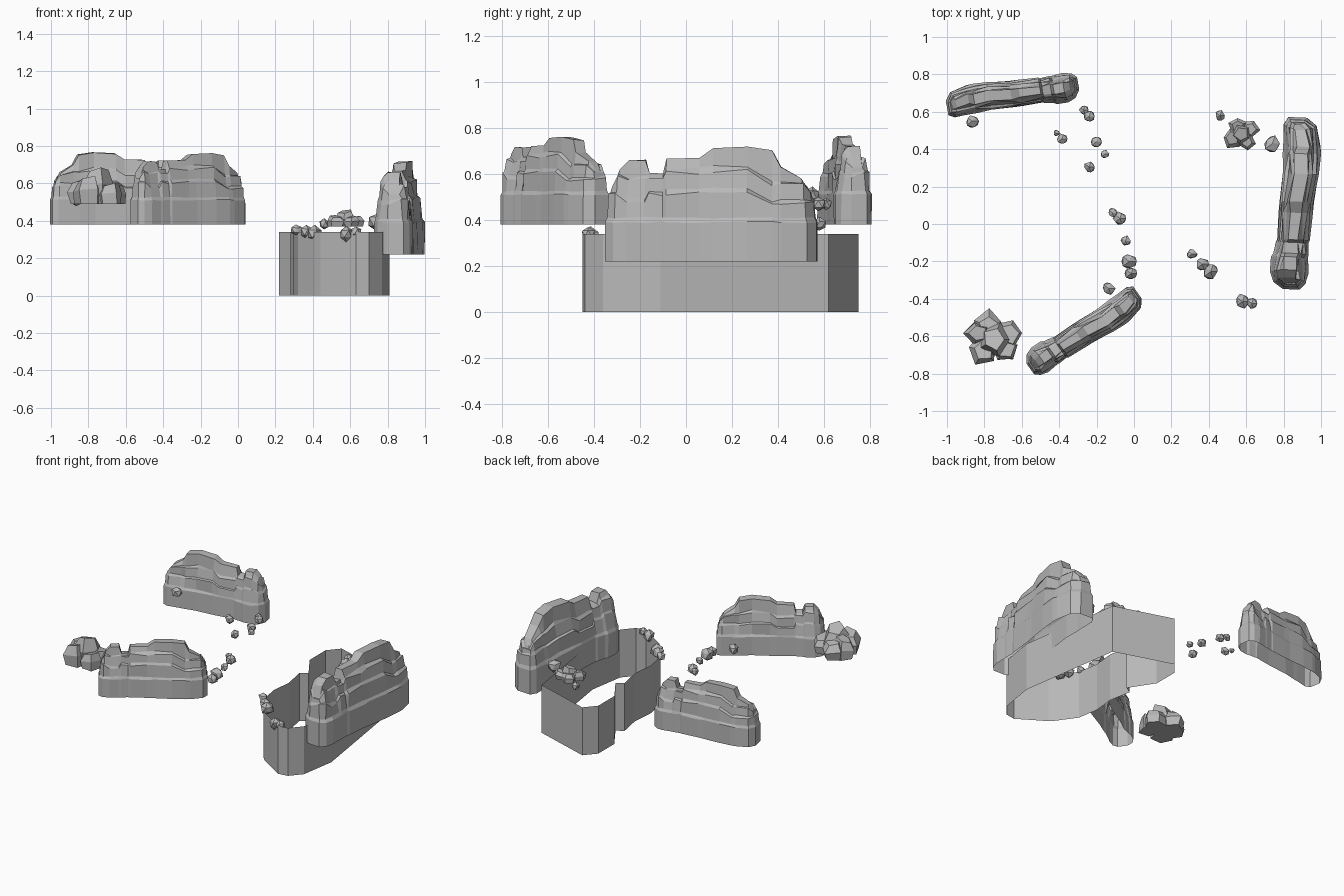
import bpy, bmesh, math, random
from mathutils import Vector

if "Cube" in bpy.data.objects:
    bpy.data.objects.remove(bpy.data.objects["Cube"])

stone = bpy.data.materials.new("grey_stone")
stone.use_nodes = True
GREY = (0.48, 0.48, 0.48, 1)
stone.diffuse_color = GREY
shader = stone.node_tree.nodes["Principled BSDF"]
shader.inputs["Base Color"].default_value = GREY
shader.inputs["Roughness"].default_value = 0.9


def finish(bm, name, location=(0, 0, 0), angle=0, scale=1):
    bmesh.ops.recalc_face_normals(bm, faces=bm.faces)
    mesh = bpy.data.meshes.new(name)
    bm.to_mesh(mesh)
    bm.free()
    mesh.materials.append(stone)
    obj = bpy.data.objects.new(name, mesh)
    obj.location = location
    obj.rotation_euler.z = angle
    obj.scale = (scale, scale, scale)
    bpy.context.collection.objects.link(obj)
    return obj


def bridge(bm, lower, upper):
    count = len(lower)
    for i in range(count):
        j = (i + 1) % count
        bm.faces.new((lower[i], lower[j], upper[j], upper[i]))


# Ridge stations: distance along, sideways offset, half width, crest height
STATIONS = [
    (-.46, .005, .044, .34), (-.425, .015, .086, .40), (-.37, .02, .102, .44),
    (-.29, .02, .098, .44), (-.27, .015, .094, .38), (-.21, .01, .087, .38),
    (-.195, .005, .086, .45), (-.05, .00, .090, .45), (.01, -.005, .092, .49),
    (.16, -.02, .094, .50), (.27, -.02, .100, .48), (.31, -.02, .099, .41),
    (.42, -.005, .088, .36), (.46, .01, .050, .32),
]
# Tiers: width factor, shortening at the ends, height, roughness
TIERS = [
    (1.0, 0, 0, 0), (1.0, 0, .17, .004), (.90, .02, .19, .004),
    (.84, .03, .28, .008), (.70, .05, .295, .008), (.63, .06, .37, .010),
    (.47, .075, .385, .010),
]


def ridge(name, location, angle, scale):
    """Long crag with a plain skirt, stepped ledges and a broken crest."""
    rng = random.Random(9)
    bm = bmesh.new()
    loop = [(s, 1) for s in STATIONS] + [(s, -1) for s in reversed(STATIONS)]
    # Pairs of stations share a block, so ledges step up and down
    blocks = [(rng.uniform(.9, 1.1), rng.uniform(-.04, .03)) for _ in STATIONS]
    rings = []
    for width, shorten, height, rough in TIERS:
        ring = []
        for i, ((along, offset, half, crest), side) in enumerate(loop):
            bulge, rise = blocks[i // 2] if width < .85 else (1, 0)
            x = along * (1 - shorten * (along / .46) ** 4)
            y = offset + side * half * width * bulge + rng.uniform(-rough, rough)
            z = min(height + rise + rng.uniform(-rough, rough), crest - .02)
            ring.append(bm.verts.new((x, y, z)))
        rings.append(ring)
    # Crest ring follows the skyline
    rings.append([
        bm.verts.new((s[0] * (1 - .09 * (s[0] / .46) ** 4),
                      s[1] + side * s[2] * .35 + rng.uniform(-.008, .008),
                      s[3] + rng.uniform(-.008, .004)))
        for s, side in loop])
    for lower, upper in zip(rings, rings[1:]):
        bridge(bm, lower, upper)
    top = rings[-1]
    for i in range(len(STATIONS) - 1):
        bm.faces.new((top[i], top[i + 1], top[-i - 2], top[-i - 1]))
    return finish(bm, name, location, angle, scale)


ridge("left_ridge", (.865, .11, .22), math.radians(87.5), 1)
ridge("back_ridge", (-.65, .692, .38), math.radians(190.4), .775)
ridge("front_ridge", (-.265, -.575, .38), math.radians(35.3), .765)

# Thin enclosure wall, open above and below
OUTLINE = [
    (.63, -.45), (.70, -.44), (.77, -.36), (.81, -.11), (.70, .62),
    (.29, .75), (.22, .67), (.22, .49), (.33, .32), (.28, .29),
    (.31, .13), (.295, -.02), (.32, -.17), (.415, -.305), (.44, -.33),
]
bm = bmesh.new()
wall_rings = [[bm.verts.new((x, y, z)) for x, y in OUTLINE] for z in (0, .34)]
bridge(bm, *wall_rings)
finish(bm, "enclosure_wall")


def scatter(name, spots, seed):
    """Loose angular stones: x, y, z, radius."""
    rng = random.Random(seed)
    for number, (x, y, z, r) in enumerate(spots, 1):
        bm = bmesh.new()
        bmesh.ops.create_icosphere(bm, subdivisions=1, radius=r)
        for v in bm.verts:
            v.co = Vector((x, y, z)) + v.co * rng.uniform(.9, 1.3)
        finish(bm, f"{name}_{number}")


scatter("back_stone", [
    (-.865, .55, .51, .033), (-.27, .61, .47, .024), (-.24, .575, .47, .032),
    (-.415, .485, .48, .016), (-.385, .455, .48, .027), (-.20, .44, .48, .029),
    (-.155, .375, .48, .021), (-.24, .305, .47, .027)], 1)
scatter("middle_stone", [
    (-.115, .06, .44, .024), (-.075, .03, .44, .034), (-.045, -.09, .44, .026),
    (-.025, -.20, .44, .037), (-.015, -.265, .43, .031), (-.135, -.345, .45, .032)], 2)
scatter("wall_stone", [
    (.31, -.16, .35, .027), (.365, -.215, .34, .033), (.41, -.255, .33, .038),
    (.58, -.415, .33, .038), (.63, -.425, .34, .026),
    (.74, .43, .395, .042), (.46, .58, .38, .026)], 3)


def add_block(bm, x, y, floor, radius, height, rng):
    """Faceted block with a flat base, a bulging waist and a tilted top."""
    turn = rng.uniform(0, math.tau)
    lean = rng.uniform(0, math.tau)
    rings = []
    for width, level in ((.85, 0), (1, .55), (.65, 1)):
        ring = []
        for i in range(5):
            a = turn + math.tau * i / 5
            r = radius * width * rng.uniform(.85, 1.2)
            tilt = level * height * .12 * (math.cos(a - lean) - 1)
            ring.append(bm.verts.new((x + r * math.cos(a), y + r * math.sin(a),
                                      floor + height * level + tilt)))
        rings.append(ring)
    for lower, upper in zip(rings, rings[1:]):
        bridge(bm, lower, upper)
    bm.faces.new(rings[0])
    bm.faces.new(rings[-1])


def outcrop(name, centre, radius, floor, height, count, seed):
    """Tall middle block ringed by lower ones."""
    rng = random.Random(seed)
    bm = bmesh.new()
    x, y = centre
    add_block(bm, x, y, floor, radius * .55, height, rng)
    for i in range(count):
        a = math.tau * (i + rng.uniform(-.2, .2)) / count + .4
        add_block(bm, x + math.cos(a) * radius * .56, y + math.sin(a) * radius * .46,
                  floor, radius * rng.uniform(.40, .52),
                  height * rng.uniform(.5, .8), rng)
    finish(bm, name)


outcrop("front_outcrop", (-.75, -.615), .16, .49, .195, 5, 6)
outcrop("enclosure_outcrop", (.575, .48), .105, .37, .09, 4, 7)
